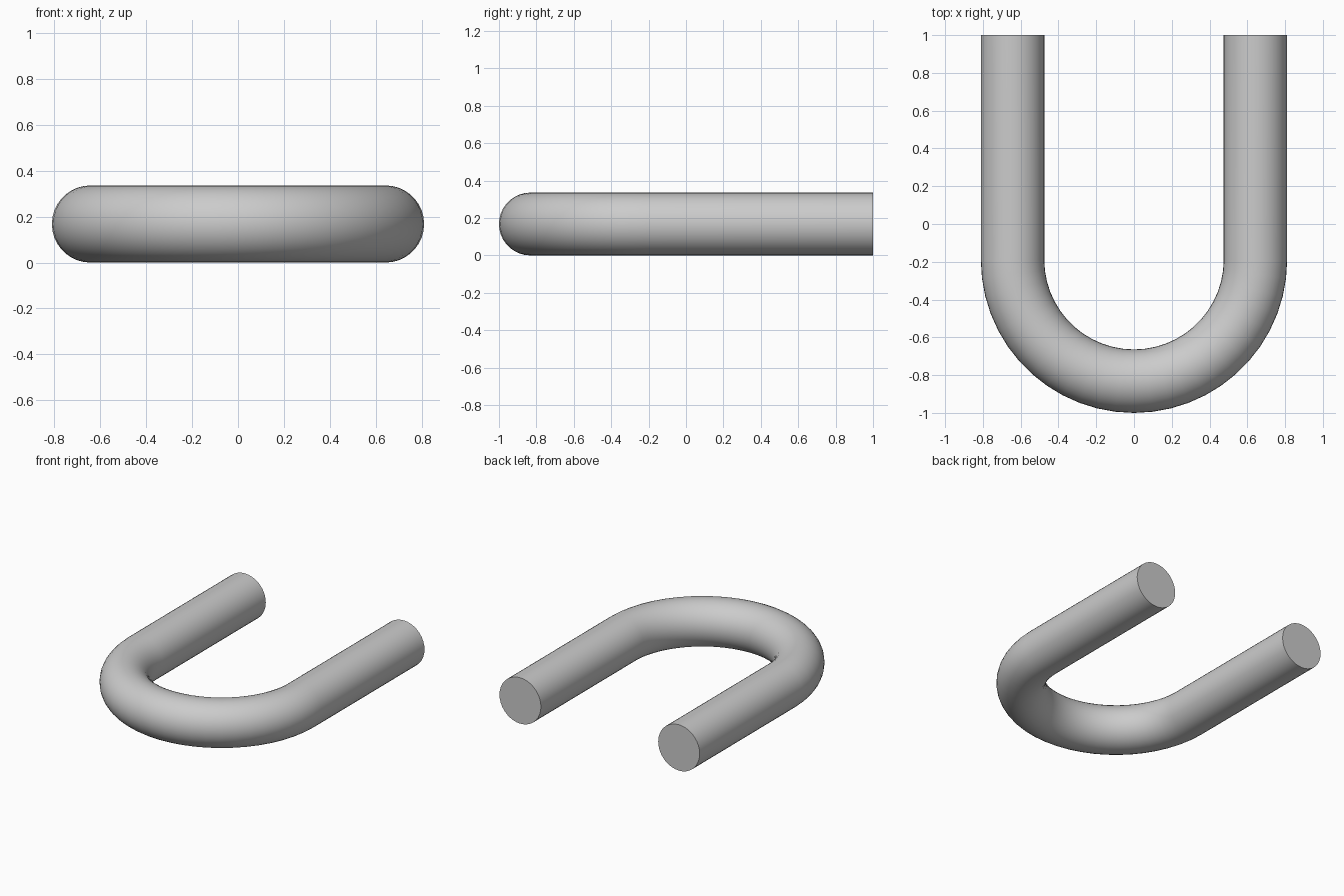
import bpy, bmesh
from math import sin, cos, pi, radians

if "Cube" in bpy.data.objects:
    bpy.data.objects.remove(bpy.data.objects["Cube"])

R_TUBE, R_BEND, BEND_Y, END_Y = 0.168, 0.643, -0.189, 1.0
SIDES, BEND_STEPS = 36, 26

# Centreline stations: (centre x, centre y, outward direction x, y)
stations = [(-R_BEND, END_Y, -1, 0)]
for i in range(BEND_STEPS + 1):
    a = pi + pi * i / BEND_STEPS
    stations.append((R_BEND * cos(a), BEND_Y + R_BEND * sin(a), cos(a), sin(a)))
stations.append((R_BEND, END_Y, 1, 0))

# Sweep a round section along the U
bm = bmesh.new()
rings = []
for x, y, dx, dy in stations:
    ring = []
    for j in range(SIDES):
        t = 2 * pi * j / SIDES
        r = R_TUBE * cos(t)
        ring.append(bm.verts.new((x + dx * r, y + dy * r, R_TUBE * (1 + sin(t)))))
    rings.append(ring)
for a, b in zip(rings, rings[1:]):
    for j in range(SIDES):
        k = (j + 1) % SIDES
        bm.faces.new((a[j], a[k], b[k], b[j]))

# Flat end caps
bm.faces.new(rings[0])
bm.faces.new(rings[-1])
bmesh.ops.recalc_face_normals(bm, faces=bm.faces[:])

mesh = bpy.data.meshes.new("u_shaped_bar")
bm.to_mesh(mesh)
bm.free()
bar = bpy.data.objects.new("u_shaped_bar", mesh)
bpy.context.collection.objects.link(bar)

# Smooth sides, sharp cap rims
bpy.context.view_layer.objects.active = bar
bar.select_set(True)
bpy.ops.object.shade_smooth_by_angle(angle=radians(40))
